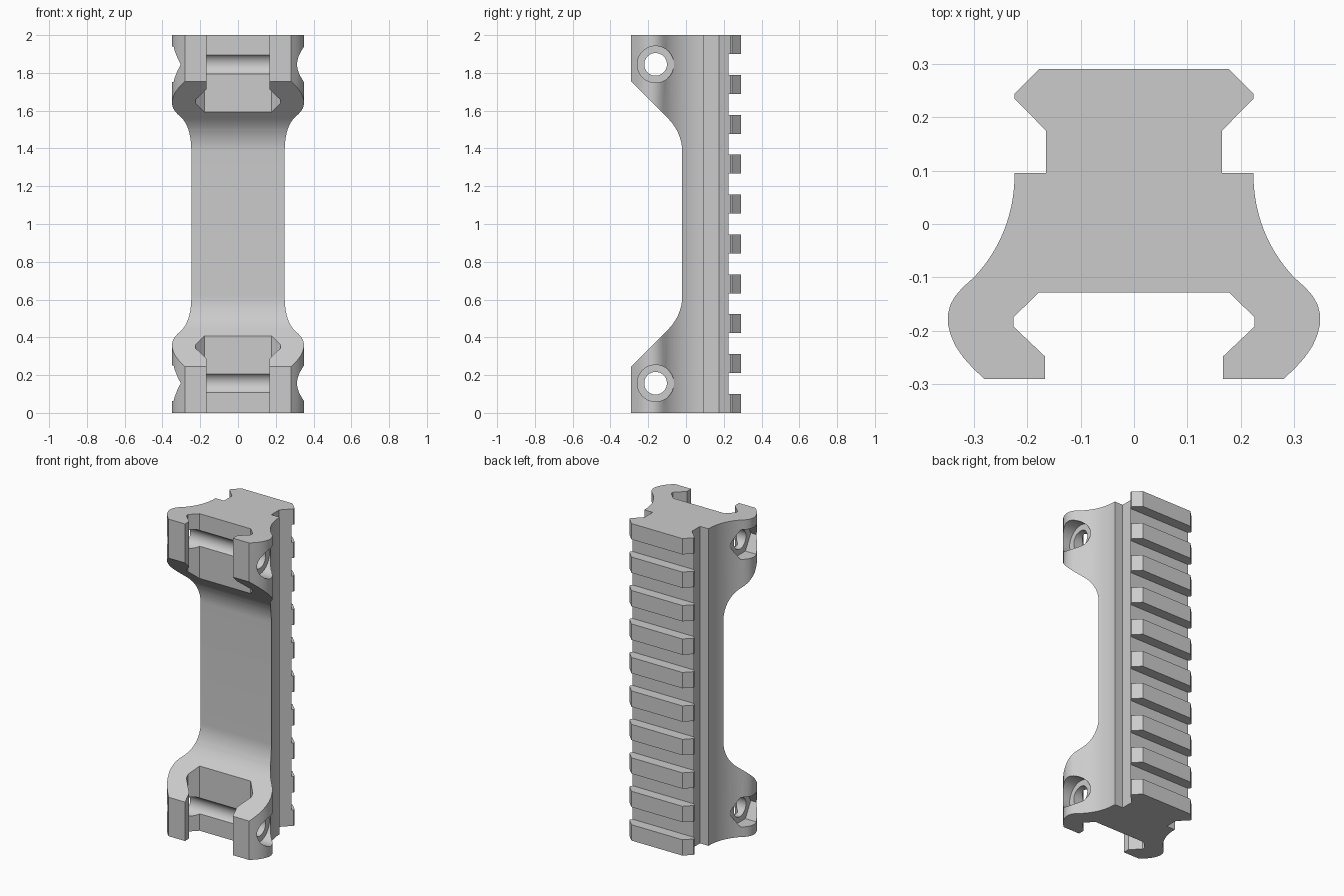
import bpy, bmesh
from math import sin, cos, pi, radians

cube = bpy.data.objects.get("Cube")
if cube:
    bpy.data.objects.remove(cube)

grey = bpy.data.materials.new("plain grey")
grey.use_nodes = True
grey.diffuse_color = (0.6, 0.6, 0.6, 1)
grey.node_tree.nodes["Principled BSDF"].inputs["Base Color"].default_value = (0.6, 0.6, 0.6, 1)


def prism(name, sections):
    """Closed prisms; each section is (outline, axis, low, high)."""
    bm = bmesh.new()
    for outline, axis, lo, hi in sections:
        place = (lambda a, b, c: (a, b, c)) if axis == "z" else (lambda a, b, c: (c, a, b))
        ends = [[bm.verts.new(place(a, b, c)) for a, b in outline] for c in (lo, hi)]
        n = len(outline)
        bm.faces.new(ends[0])
        bm.faces.new(ends[1])
        for i in range(n):
            j = (i + 1) % n
            bm.faces.new((ends[0][i], ends[0][j], ends[1][j], ends[1][i]))
    bmesh.ops.recalc_face_normals(bm, faces=bm.faces[:])
    mesh = bpy.data.meshes.new(name)
    bm.to_mesh(mesh)
    bm.free()
    mesh.materials.append(grey)
    obj = bpy.data.objects.new(name, mesh)
    bpy.context.collection.objects.link(obj)
    return obj


def arc(cx, cy, r, start, end, n):
    return [(cx + r * cos(radians(start + (end - start) * i / n)),
             cy + r * sin(radians(start + (end - start) * i / n))) for i in range(n + 1)]


def ring(cy, cz, r, n):
    return [(cy + r * cos(2 * pi * i / n), cz + r * sin(2 * pi * i / n)) for i in range(n)]


def cut(target, cutter):
    cutter.hide_render = True
    mod = target.modifiers.new("cut", "BOOLEAN")
    mod.operation = "DIFFERENCE"
    mod.solver = "EXACT"
    mod.object = cutter
    bpy.context.view_layer.objects.active = target
    bpy.ops.object.modifier_apply(modifier=mod.name)
    bpy.data.objects.remove(cutter)


# Body: rail head, waist, flared flanks and clamp jaws, mirrored across x
rail = [(0.178, 0.29), (0.224, 0.244), (0.224, 0.235), (0.165, 0.175), (0.165, 0.096)]
flank = [(0.224, 0.096)] + arc(0.4995, 0.09, 0.2755, 180, 223.6, 14)
bulge = [(0.321, -0.119), (0.335, -0.135), (0.344, -0.151), (0.349, -0.17), (0.349, -0.187),
         (0.344, -0.207), (0.335, -0.228), (0.32, -0.25), (0.302, -0.27), (0.281, -0.29)]
jaw = [(0.167, -0.29), (0.167, -0.248), (0.226, -0.192), (0.226, -0.175), (0.178, -0.128)]
half = rail + flank + bulge + jaw
outline = half + [(-x, y) for x, y in reversed(half)]
body = prism("rail_riser", [(outline, "z", 0, 2)])

# Front relief between the two clamps
upper = [(-0.4, 1.865)] + arc(-0.27, 1.38, 0.25, 45, 0, 12)
relief = upper + [(y, 2 - z) for y, z in reversed(upper)]
cut(body, prism("front_relief", [(relief, "x", -1, 1)]))

# Cross slots along the rail
pitch = 1.9 / 9
slots = []
for i in range(9):
    z0, z1 = 0.1 + i * pitch, (i + 1) * pitch
    slots.append(([(0.225, z0), (0.4, z0), (0.4, z1), (0.225, z1)], "x", -1, 1))
cut(body, prism("rail_slots", slots))

# Clamp bolt holes, round head recesses and hexagonal nut recesses
heights = (0.157, 1.845)
bolt_y = -0.161
cut(body, prism("bolt_holes", [(ring(bolt_y, z, 0.06, 40), "x", -1, 1) for z in heights]))
cut(body, prism("head_recesses", [(ring(bolt_y, z, 0.097, 48), "x", 0.264, 1) for z in heights]))
cut(body, prism("nut_recesses", [(ring(bolt_y, z, 0.108, 6), "x", -1, -0.264) for z in heights]))

# Smooth curved walls, keep hard edges
bpy.ops.object.select_all(action="DESELECT")
body.select_set(True)
bpy.context.view_layer.objects.active = body
bpy.ops.object.shade_smooth_by_angle(angle=radians(20))
